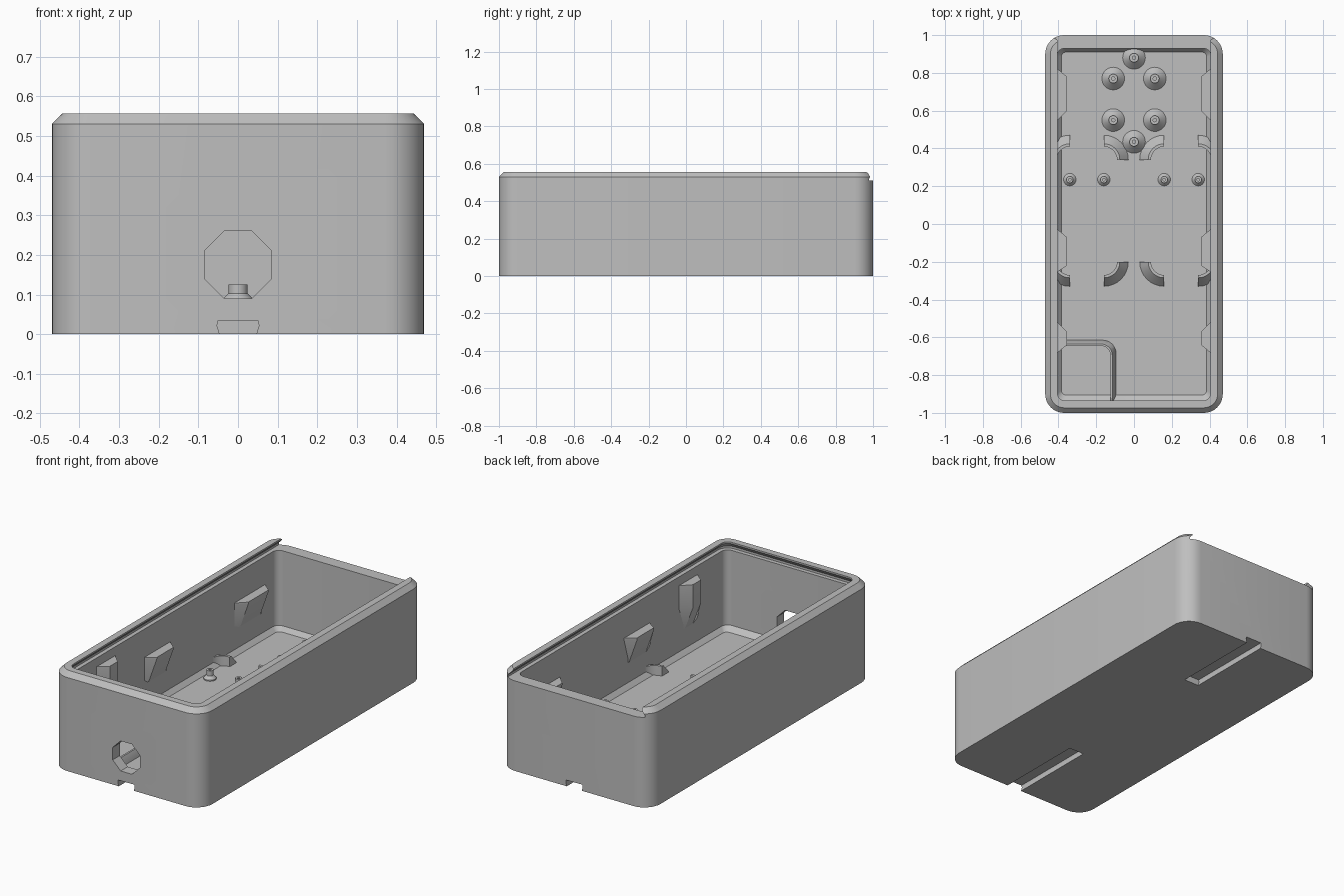
import bpy, bmesh, math
from mathutils import Vector

cube = bpy.data.objects.get("Cube")
if cube:
    bpy.data.objects.remove(cube, do_unlink=True)

grey = bpy.data.materials.new("plain grey")
grey.use_nodes = True
grey.diffuse_color = (0.52, 0.52, 0.52, 1)
grey.node_tree.nodes["Principled BSDF"].inputs["Base Color"].default_value = grey.diffuse_color

FLOOR = 0.06


def finish(name, bm):
    bmesh.ops.recalc_face_normals(bm, faces=bm.faces)
    mesh = bpy.data.meshes.new(name)
    bm.to_mesh(mesh)
    bm.free()
    mesh.materials.append(grey)
    obj = bpy.data.objects.new(name, mesh)
    bpy.context.collection.objects.link(obj)
    return obj


def loft(name, rings):
    """Skin a stack of equal-length point rings and cap both ends."""
    bm = bmesh.new()
    rows = [[bm.verts.new(p) for p in ring] for ring in rings]
    n = len(rows[0])
    for a, b in zip(rows, rows[1:]):
        for i in range(n):
            j = (i + 1) % n
            bm.faces.new((a[i], a[j], b[j], b[i]))
    bm.faces.new(rows[0])
    bm.faces.new(rows[-1])
    return finish(name, bm)


def rounded(x0, x1, y0, y1, r, z, steps=8):
    """Ring of points around a rounded rectangle."""
    centres = [(x1 - r, y1 - r), (x0 + r, y1 - r), (x0 + r, y0 + r), (x1 - r, y0 + r)]
    pts = []
    for k, (cx, cy) in enumerate(centres):
        for i in range(steps + 1):
            a = math.pi / 2 * (k + i / steps)
            pts.append((cx + r * math.cos(a), cy + r * math.sin(a), z))
    return pts


def cut(target, cutter):
    mod = target.modifiers.new("cut", "BOOLEAN")
    mod.operation = "DIFFERENCE"
    mod.solver = "EXACT"
    mod.object = cutter
    bpy.context.view_layer.objects.active = target
    bpy.ops.object.modifier_apply(modifier=mod.name)
    bpy.data.objects.remove(cutter, do_unlink=True)


def revolve(name, profile, x, y, start=0.0, sweep=math.tau, steps=32, clip=None):
    """Turn a closed (radius, height) profile about a vertical axis."""
    bm = bmesh.new()
    verts = [bm.verts.new((x + r * math.cos(start), y + r * math.sin(start), z)) for r, z in profile]
    face = bm.faces.new(verts)
    full = sweep >= math.tau
    bmesh.ops.spin(bm, geom=[face], cent=(x, y, 0), axis=(0, 0, 1), angle=sweep, steps=steps)
    bmesh.ops.remove_doubles(bm, verts=bm.verts, dist=1e-5)
    if full:
        inner = [f for f in bm.faces if len(f.verts) == len(profile) and abs(f.normal.z) < 1e-4
                 and len(profile) > 4]
        bmesh.ops.delete(bm, geom=inner, context="FACES_ONLY")
    if clip:
        side = 1 if x > 0 else -1
        cutres = bmesh.ops.bisect_plane(bm, geom=bm.verts[:] + bm.edges[:] + bm.faces[:],
                                        plane_co=(side * clip, 0, 0), plane_no=(side, 0, 0),
                                        clear_outer=True)
        edges = [e for e in cutres["geom_cut"] if isinstance(e, bmesh.types.BMEdge)]
        bmesh.ops.holes_fill(bm, edges=edges)
    return finish(name, bm)


# Case shell with chamfered rim
shell = loft("case_shell", [
    rounded(-0.47, 0.47, -1, 1, 0.1, 0),
    rounded(-0.47, 0.47, -1, 1, 0.1, 0.53),
    rounded(-0.443, 0.443, -0.973, 0.973, 0.073, 0.557)])

# Cavity with a sloped floor edge
cut(shell, loft("cavity_cutter", [
    rounded(-0.385, 0.385, -0.905, 0.91, 0.025, FLOOR),
    rounded(-0.407, 0.407, -0.937, 0.93, 0.04, 0.085),
    rounded(-0.407, 0.407, -0.937, 0.93, 0.04, 0.53)]))

# Undercut lid slide, open at the back
cut(shell, loft("lid_cutter", [
    rounded(-0.43, 0.43, -0.96, 1.2, 0.06, 0.51),
    rounded(-0.43, 0.43, -0.96, 1.2, 0.06, 0.522),
    rounded(-0.405, 0.405, -0.935, 1.175, 0.04, 0.548),
    rounded(-0.405, 0.405, -0.935, 1.175, 0.04, 0.6)]))

# Eight-sided cable hole in the front
octagon = [(0.092 * math.cos(math.pi / 8 + k * math.pi / 4),
            0.175 + 0.092 * math.sin(math.pi / 8 + k * math.pi / 4)) for k in range(8)]
cut(shell, loft("cable_hole_cutter", [[(x, y, z) for x, z in octagon] for y in (-1.1, -0.88)]))

# Undercut mounting slots beneath both ends
half = [(0.047, -0.02), (0.047, 0.002), (0.053, 0.022), (0.05, 0.035)]
slot = half + [(-x, z) for x, z in reversed(half)]
for side in (-1, 1):
    cut(shell, loft("slot_cutter", [[(x, side * y, z) for x, z in slot] for y in (0.48, 1.1)]))

# Flared posts with a shallow screw hole
big_post = [(0.009, 0.05), (0.06, 0.05), (0.06, 0.067), (0.024, 0.103), (0.024, 0.125), (0.009, 0.125)]
small_post = [(0.007, 0.05), (0.033, 0.05), (0.033, 0.066), (0.018, 0.082), (0.018, 0.112), (0.007, 0.112)]
for x, y in [(0, 0.88), (0, 0.435)] + [(s * 0.11, y) for s in (-1, 1) for y in (0.77, 0.55)]:
    revolve("large_post", big_post, x, y)
for x in (-0.34, -0.16, 0.16, 0.34):
    revolve("small_post", small_post, x, 0.235, steps=24)

# Quarter-ring corner holders for the two trays
holder = [(0.07, 0.05), (0.13, 0.05), (0.13, 0.065), (0.085, 0.115), (0.07, 0.115)]
for side in (-1, 1):
    for x, outward in ((0.16, -1), (0.34, 1)):
        for y, along in ((0.34, 1), (-0.2, -1)):
            facing_x = side * outward
            corner = math.atan2(along, facing_x) - math.pi / 4
            revolve("corner_holder", holder, side * x, y, corner, math.pi / 2, 8, 0.425)

# Raised frame around the front corner pocket
frame = loft("pocket_frame", [
    rounded(-0.45, -0.095, -0.98, -0.615, 0.07, 0.05),
    rounded(-0.45, -0.095, -0.98, -0.615, 0.07, FLOOR),
    rounded(-0.45, -0.115, -0.98, -0.635, 0.06, 0.1)])
cut(frame, loft("pocket_cutter", [rounded(-0.46, -0.125, -0.99, -0.645, 0.05, z) for z in (0.03, 0.2)]))

# Wall brackets, tapering down into the side walls
brackets = [(0.54, 0.6, 0.78, 0.83, 0.35, 0.34), (-0.26, -0.22, -0.07, -0.02, 0.35, 0.34),
            (-0.69, -0.64, -0.57, -0.51, 0.46, 0.33)]
for side in (-1, 1):
    for a, b, c, d, top, mid in brackets:
        rings = []
        for z, depth in ((0.2, 0.405), (mid, 0.355), (top, 0.355)):
            rings.append([(side * 0.415, a, z), (side * depth, b, z),
                          (side * depth, c, z), (side * 0.415, d, z)])
        loft("wall_bracket", rings)

# Smooth the curved faces, keep the edges sharp
bpy.ops.object.select_all(action="DESELECT")
for obj in bpy.context.scene.objects:
    if obj.type == "MESH":
        obj.select_set(True)
bpy.context.view_layer.objects.active = shell
bpy.ops.object.shade_smooth_by_angle(angle=math.radians(30))
